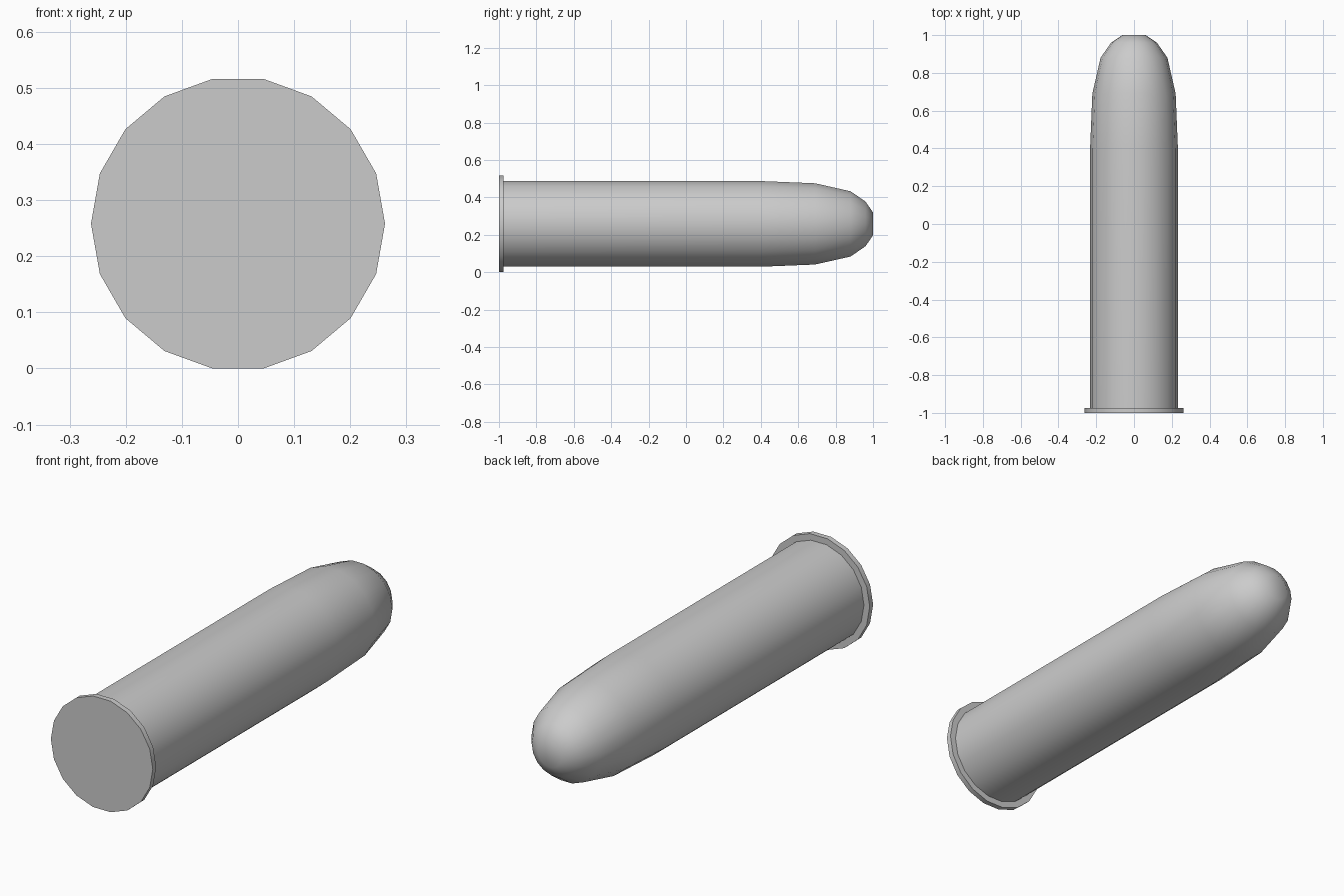
import bpy, bmesh, math

if "Cube" in bpy.data.objects:
    bpy.data.objects.remove(bpy.data.objects["Cube"])

SIDES = 18
AXIS_Z = 0.262 * math.sin(math.radians(80))  # lowest facet rests on the ground


def lathe(name, profile, smooth_angle):
    """Closed solid turned around the y axis from (y, radius) points."""
    bm = bmesh.new()
    rings = []
    for y, r in profile:
        angles = [2 * math.pi * i / SIDES for i in range(SIDES)]
        rings.append([bm.verts.new((r * math.cos(a), y, AXIS_Z + r * math.sin(a)))
                      for a in angles])
    for a, b in zip(rings, rings[1:]):
        for i in range(SIDES):
            j = (i + 1) % SIDES
            bm.faces.new((a[i], a[j], b[j], b[i]))
    bm.faces.new(rings[0])
    bm.faces.new(rings[-1])
    bmesh.ops.recalc_face_normals(bm, faces=bm.faces)
    mesh = bpy.data.meshes.new(name)
    bm.to_mesh(mesh)
    bm.free()
    obj = bpy.data.objects.new(name, mesh)
    bpy.context.collection.objects.link(obj)
    bpy.ops.object.select_all(action='DESELECT')
    obj.select_set(True)
    bpy.context.view_layer.objects.active = obj
    bpy.ops.object.shade_smooth_by_angle(angle=math.radians(smooth_angle))
    return obj


# One continuous turned body: base rim, straight case, rounded nose, flat tip
lathe("rimmed_cartridge", [
    (-1.0, 0.262), (-0.975, 0.262),
    (-0.975, 0.2325), (0.40, 0.2325),
    (0.69, 0.2205), (0.88, 0.177), (0.96, 0.121), (1.0, 0.062),
], 40)
